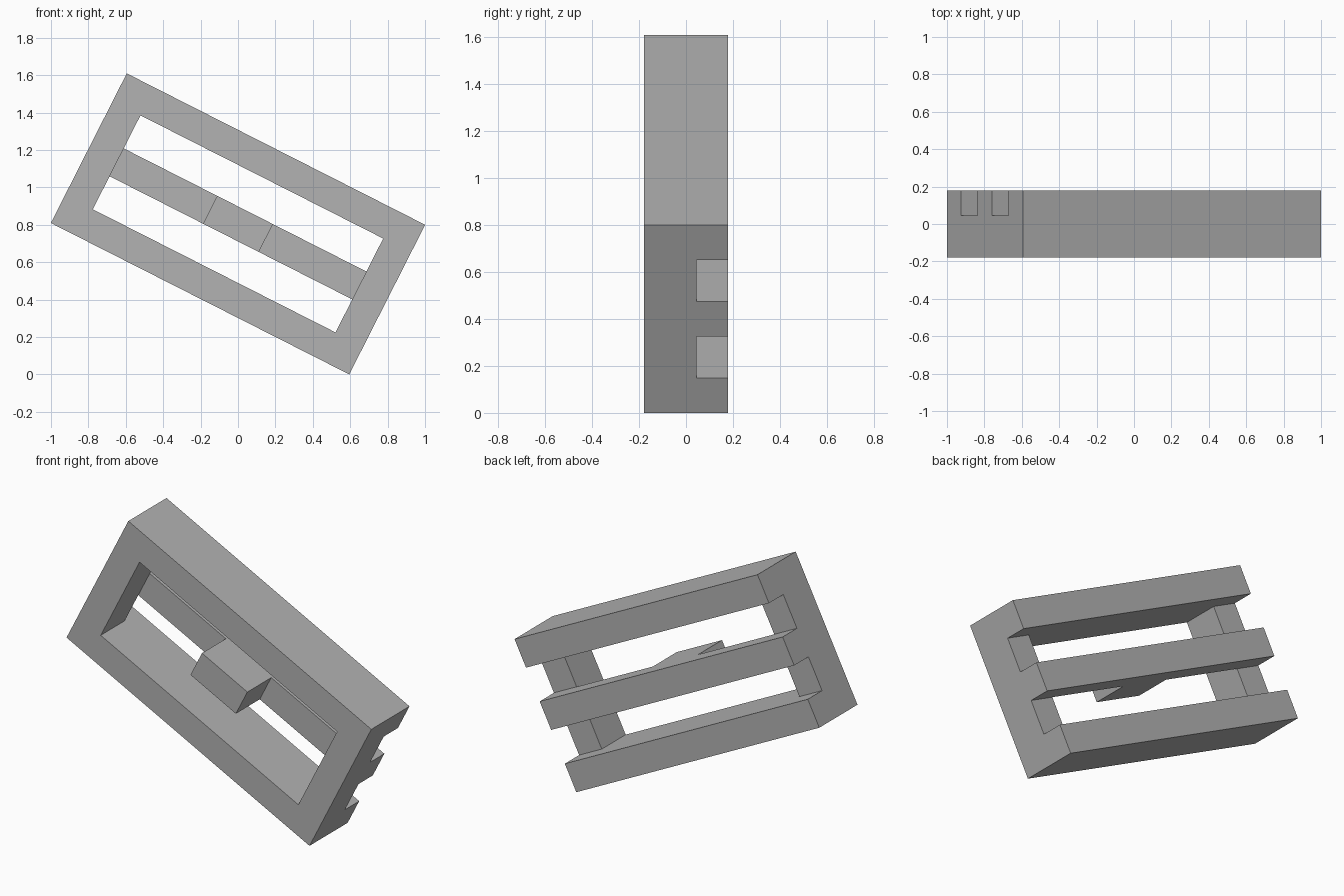
import bpy, bmesh, math
from mathutils import Matrix, Vector

cube = bpy.data.objects.get("Cube")
if cube:
    bpy.data.objects.remove(cube, do_unlink=True)

# Half sizes of the frame in its own, untilted axes
HALF_L, HALF_W, HALF_D = 0.8945, 0.4485, 0.179
WALL = 0.167
BAR_FRONT = 0.045          # where the rear bars meet the front frame
TILT = Matrix.Translation((0, 0, 0.8045)) @ Matrix.Rotation(math.radians(26.9), 4, 'Y')

grey = bpy.data.materials.new("plain grey")
grey.use_nodes = True
grey.diffuse_color = (0.45, 0.45, 0.45, 1)
grey.node_tree.nodes["Principled BSDF"].inputs["Base Color"].default_value = grey.diffuse_color


def add_object(name, bm):
    bmesh.ops.recalc_face_normals(bm, faces=bm.faces)
    bm.transform(TILT)
    mesh = bpy.data.meshes.new(name)
    bm.to_mesh(mesh)
    bm.free()
    mesh.materials.append(grey)
    obj = bpy.data.objects.new(name, mesh)
    bpy.context.collection.objects.link(obj)


def box(name, low, high):
    low, high = Vector(low), Vector(high)
    bm = bmesh.new()
    bmesh.ops.create_cube(bm, size=1)
    bmesh.ops.scale(bm, vec=high - low, verts=bm.verts)
    bmesh.ops.translate(bm, vec=(low + high) / 2, verts=bm.verts)
    add_object(name, bm)


# Front frame: a mitred rectangular ring, extruded backwards
bm = bmesh.new()
rings = []
for l, w in ((HALF_L, HALF_W), (HALF_L - WALL, HALF_W - WALL)):
    rings.append([bm.verts.new((sx * l, -HALF_D, sz * w))
                  for sx, sz in ((-1, -1), (1, -1), (1, 1), (-1, 1))])
outer, inner = rings
for i in range(4):
    j = (i + 1) % 4
    bm.faces.new((outer[i], outer[j], inner[j], inner[i]))
ext = bmesh.ops.extrude_face_region(bm, geom=bm.faces[:], use_keep_orig=True)
moved = [g for g in ext["geom"] if isinstance(g, bmesh.types.BMVert)]
bmesh.ops.translate(bm, vec=(0, BAR_FRONT + HALF_D, 0), verts=moved)
add_object("front_frame", bm)

# Three full-length bars across the back
for name, middle in (("lower", -1), ("middle", 0), ("upper", 1)):
    z = middle * (HALF_W - WALL / 2)
    box(name + "_rear_bar", (-HALF_L, BAR_FRONT, z - WALL / 2),
        (HALF_L, HALF_D, z + WALL / 2))

# Centre block standing forward from the middle bar
box("centre_block", (-WALL, -HALF_D, -WALL / 2), (WALL, BAR_FRONT, WALL / 2))
